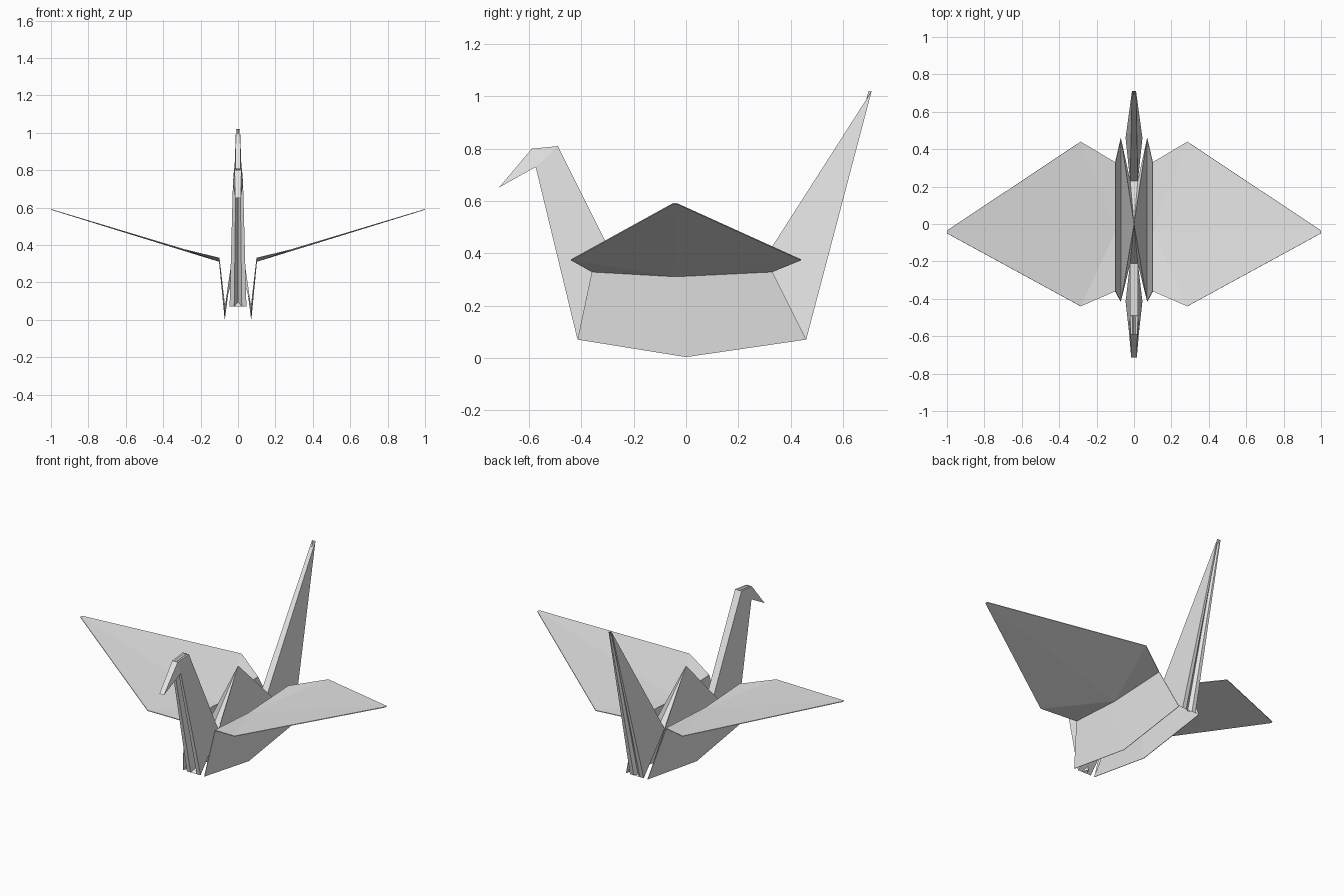
import bpy, bmesh

if "Cube" in bpy.data.objects:
    bpy.data.objects.remove(bpy.data.objects["Cube"])

paper = bpy.data.materials.new("light_grey_paper")
paper.diffuse_color = (0.8, 0.8, 0.8, 1)
paper.use_nodes = True
paper.node_tree.nodes["Principled BSDF"].inputs["Base Color"].default_value = paper.diffuse_color


def half_part(name, faces, sheet=0.0):
    """Build the +x half from point loops, weld it and mirror it across x."""
    bm = bmesh.new()
    for loop in faces:
        bm.faces.new([bm.verts.new(p) for p in loop])
    bmesh.ops.remove_doubles(bm, verts=bm.verts, dist=1e-4)
    bmesh.ops.recalc_face_normals(bm, faces=bm.faces)
    me = bpy.data.meshes.new(name)
    bm.to_mesh(me)
    bm.free()
    me.materials.append(paper)
    ob = bpy.data.objects.new(name, me)
    bpy.context.collection.objects.link(ob)
    if sheet:
        m = ob.modifiers.new("paper_thickness", 'SOLIDIFY')
        m.thickness = sheet
        m.offset = 0
    m = ob.modifiers.new("mirror", 'MIRROR')
    m.merge_threshold = 0.0005
    return ob


def rim(p, q, groove=None):
    """Half strip between two profile points; a groove sinks its centre line."""
    if groove is None:
        return [[p, q, (0, *q[1:]), (0, *p[1:])]]
    dy, dz = groove
    pi, qi = [(r[0] * 0.45, r[1], r[2]) for r in (p, q)]
    pc, qc = [(0, r[1] + dy, r[2] + dz) for r in (p, q)]
    return [[p, q, qi, pi], [pi, qi, qc, pc]]


# Wings: creased sheets rising to the tips
root_f, root_m, root_b = (.10, -.36, .33), (.10, -.04, .312), (.10, .33, .33)
tip_f, tip_b = (1, -.05, .59), (1, -.035, .59)
corner_f, corner_b = (.285, -.44, .375), (.285, .44, .375)
half_part("wings", [
    [root_m, root_f, corner_f], [root_m, corner_f, tip_f],
    [root_m, tip_f, tip_b],
    [root_m, tip_b, corner_b], [root_m, corner_b, root_b]], 0.004)

# Body: outer walls hanging from the wing roots
low_f, low_m, low_b = (.07, -.415, .07), (.07, 0, .003), (.07, .46, .07)
half_part("body_walls", [
    [root_f, low_f, low_m, root_m], [root_m, low_m, low_b, root_b]], 0.003)

# Hump: tent between the walls, open underneath
peak = (0, 0, .55)
end_f, end_b = (.02, -.21, .26), (.02, .23, .27)
half_part("hump", [
    [peak, end_f, low_f], [peak, low_f, low_m],
    [peak, low_m, low_b], [peak, low_b, end_b],
    [peak, (0, *end_f[1:]), end_f], [peak, end_b, (0, *end_b[1:])]])

# Neck and head: tapering fold with a pleated front
a, b, c = (.045, -.415, .07), (.027, -.575, .73), (.015, -.715, .652)
d, e, f = (.018, -.59, .80), (.021, -.49, .81), (.021, -.21, .25)
half_part("neck_and_head", [[a, b, e, f], [b, c, d], [b, d, e]]
          + rim(a, b, (.035, 0)) + rim(b, c) + rim(c, d)
          + rim(d, e, (0, -.012)) + rim(e, f) + rim(f, a))

# Tail: long spike with a pleated back
t1, t2, t3 = (.045, .46, .07), (.011, .71, 1.02), (.021, .23, .27)
half_part("tail", [[t1, t2, t3]]
          + rim(t1, t2, (-.012, 0)) + rim(t2, t3) + rim(t3, t1))
